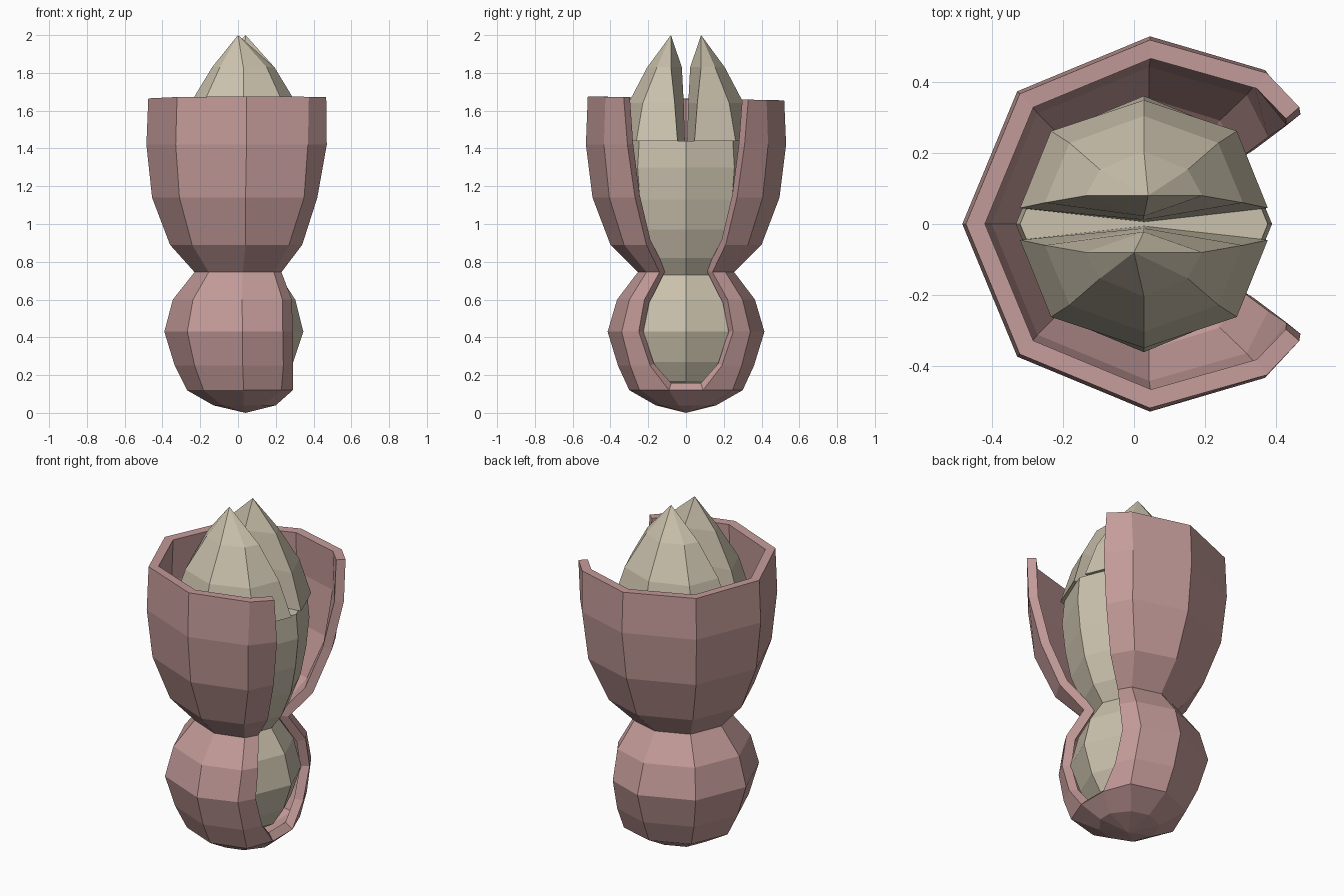
import bpy, bmesh
from math import cos, sin, radians

if "Cube" in bpy.data.objects:
    bpy.data.objects.remove(bpy.data.objects["Cube"])


def paint(name, rgb):
    m = bpy.data.materials.new(name)
    m.diffuse_color = (*rgb, 1)
    m.use_nodes = True
    m.node_tree.nodes["Principled BSDF"].inputs["Base Color"].default_value = m.diffuse_color
    return m


def finish(name, bm, mat):
    me = bpy.data.meshes.new(name)
    bm.to_mesh(me)
    bm.free()
    ob = bpy.data.objects.new(name, me)
    bpy.context.collection.objects.link(ob)
    me.materials.append(mat)
    return ob


def skin(bm, rings, closed):
    """Bridge successive vertex rings (listed bottom to top, anticlockwise)."""
    for a, b in zip(rings, rings[1:]):
        n = len(a)
        for i in range(n if closed else n - 1):
            j = (i + 1) % n
            bm.faces.new((a[i], a[j], b[j], b[i]))


pink = paint("pink", (0.55, 0.33, 0.32))
cream = paint("cream", (0.60, 0.54, 0.42))

# Outer shell: eight-sided cup over a bowl, open on the +x side
# columns: z, radius, centre x, x of the 45 degree corner, lip x, lip half width
shell_rows = [
    (0.04, 0.16, 0.03, 0.13, 0.20, 0.04),
    (0.12, 0.30, 0.03, 0.23, 0.29, 0.09),
    (0.25, 0.36, 0.025, 0.24, 0.29, 0.19),
    (0.43, 0.415, 0.025, 0.237, 0.29, 0.25),
    (0.60, 0.365, 0.02, 0.235, 0.285, 0.22),
    (0.745, 0.255, 0.025, 0.19, 0.23, 0.14),
    (0.89, 0.40, 0.04, 0.27, 0.34, 0.21),
    (1.14, 0.495, 0.04, 0.35, 0.42, 0.27),
    (1.42, 0.53, 0.045, 0.37, 0.47, 0.31),
    (1.665, 0.52, 0.045, 0.375, 0.467, 0.33),
]
bm = bmesh.new()
rings = []
for z, r, cx, x45, lx, ly in shell_rows:
    pts = [(lx, ly), (x45, 0.82 * r)]
    pts += [(cx + r * cos(radians(a)), r * sin(radians(a))) for a in (90, 135, 180, 225, 270)]
    pts += [(x45, -0.82 * r), (lx, -ly)]
    rings.append([bm.verts.new((x, y, z)) for x, y in pts])
for v in rings[-1]:
    v.co.z -= 0.02 * v.co.y
skin(bm, rings, False)
low = rings[0]
bm.faces.new((low[-1], low[0], rings[1][0], rings[1][-1]))
tip = bm.verts.new((0.04, 0, 0.0))
for i in range(len(low)):
    bm.faces.new((low[(i + 1) % len(low)], low[i], tip))
shell = finish("outer_shell", bm, pink)
mod = shell.modifiers.new("thickness", 'SOLIDIFY')
mod.thickness = 0.05
mod.offset = -1
mod.use_even_offset = True

# Inner body: ball and tall bud, turned with eight sides
profile = [(0.12, 0.12), (0.17, 0.20), (0.27, 0.265), (0.43, 0.318), (0.60, 0.275),
           (0.73, 0.19), (0.82, 0.255), (0.97, 0.315), (1.13, 0.345), (1.30, 0.362), (1.44, 0.35)]
bm = bmesh.new()
rings = [[bm.verts.new((0.028 + r * cos(radians(a)), r * sin(radians(a)), z))
          for a in range(0, 360, 45)] for z, r in profile]
skin(bm, rings, True)
bm.faces.new(rings[0][::-1])
bm.faces.new(rings[-1])
finish("inner_body", bm, cream)

# Two pointed lobes with a cleft between them
# columns: z, x radius, y radius, cleft at the ends, cleft at the middle
lobe_rows = [(1.44, 0.35, 0.35, 0.045, 0.006),
             (1.64, 0.28, 0.305, 0.06, 0.012),
             (1.83, 0.165, 0.205, 0.08, 0.022)]
for name, s, tx in (("back_lobe", 1, 0.04), ("front_lobe", -1, 0.0)):
    bm = bmesh.new()
    rings = []
    for z, rx, ry, end, mid in lobe_rows:
        pts = [(rx, end), (rx * 0.75, ry * 0.75), (0, ry), (-rx * 0.75, ry * 0.75),
               (-rx, end), (0, mid)]
        rings.append([bm.verts.new((0.028 + x, s * y, z)) for x, y in pts])
    skin(bm, rings, True)
    bm.faces.new(rings[0])
    tip = bm.verts.new((tx, 0.08 * s, 2.0))
    top = rings[-1]
    for i in range(6):
        bm.faces.new((top[i], top[(i + 1) % 6], tip))
    bmesh.ops.recalc_face_normals(bm, faces=bm.faces)
    finish(name, bm, cream)
